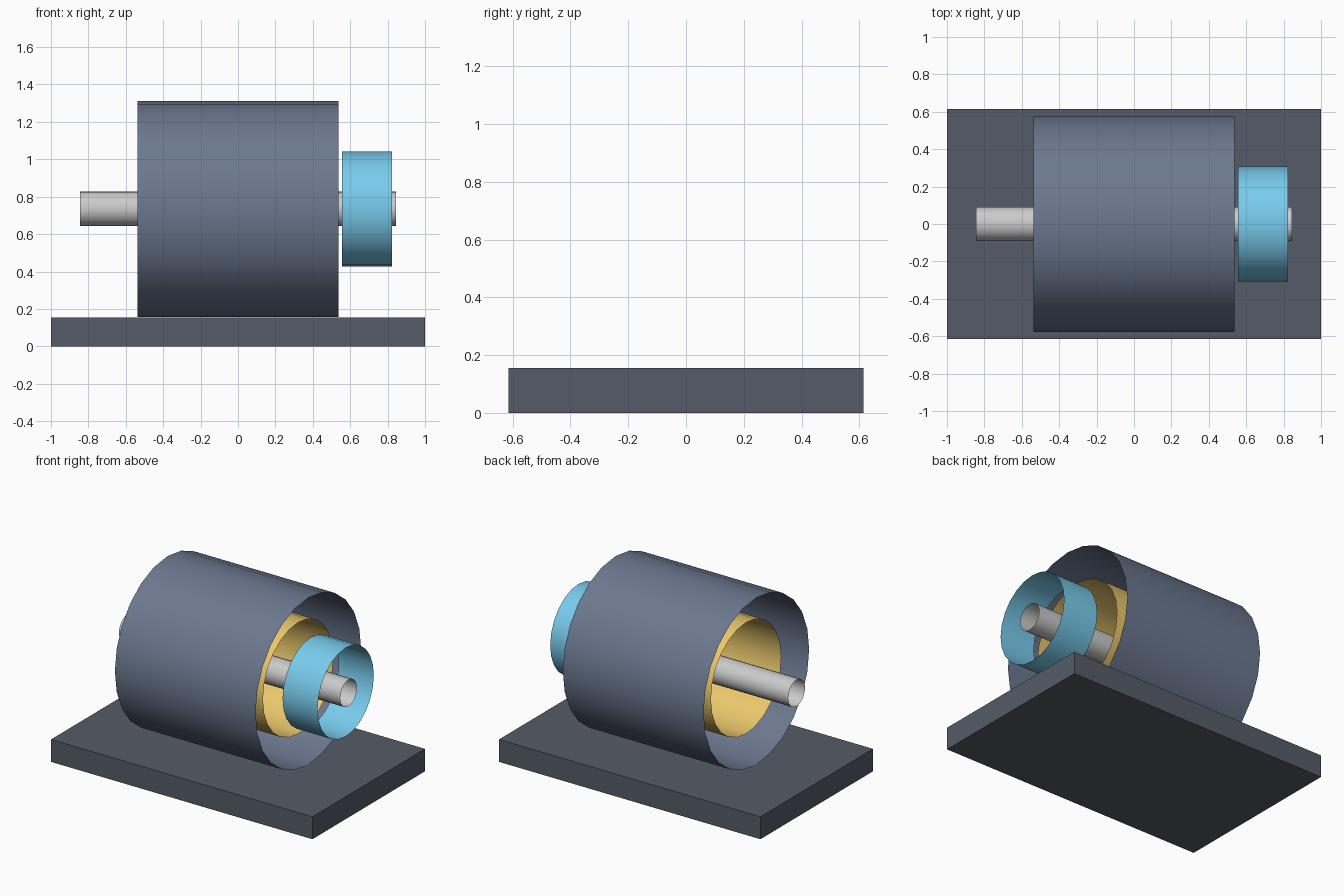
import bpy
import math

if "Cube" in bpy.data.objects:
    bpy.data.objects.remove(bpy.data.objects["Cube"])

AXIS_Z = 0.735  # height of the common axis


def material(name, color):
    m = bpy.data.materials.new(name)
    m.diffuse_color = (*color, 1.0)
    m.use_nodes = True
    m.node_tree.nodes["Principled BSDF"].inputs["Base Color"].default_value = m.diffuse_color
    return m


def tube(name, x0, x1, radius, mat=None):
    """Open-ended thin sleeve lying along x."""
    bpy.ops.mesh.primitive_cylinder_add(
        vertices=24, radius=radius, depth=x1 - x0, end_fill_type='NOTHING',
        location=((x0 + x1) / 2, 0, AXIS_Z), rotation=(0, math.pi / 2, 0))
    ob = bpy.context.object
    ob.name = name
    if mat:
        ob.data.materials.append(mat)
    bpy.ops.object.shade_smooth_by_angle(angle=math.radians(30))
    return ob


slate = material("slate", (0.15, 0.19, 0.28))
dark = material("dark_slate", (0.09, 0.105, 0.135))
copper = material("winding_yellow", (0.83, 0.58, 0.15))
blue = material("light_blue", (0.19, 0.60, 0.85))

# Base plate
bpy.ops.mesh.primitive_cube_add(size=1, location=(0, 0, 0.0775))
base = bpy.context.object
base.name = "base_plate"
base.scale = (2.0, 1.23, 0.155)
bpy.ops.object.transform_apply(location=False, rotation=False, scale=True)
base.data.materials.append(dark)

# Concentric sleeves: housing, winding, shaft and end collar
tube("housing", -0.538, 0.538, 0.577, slate)
tube("winding", -0.46, 0.46, 0.385, copper)
tube("shaft", -0.846, 0.846, 0.092)
tube("collar", 0.556, 0.824, 0.307, blue)
